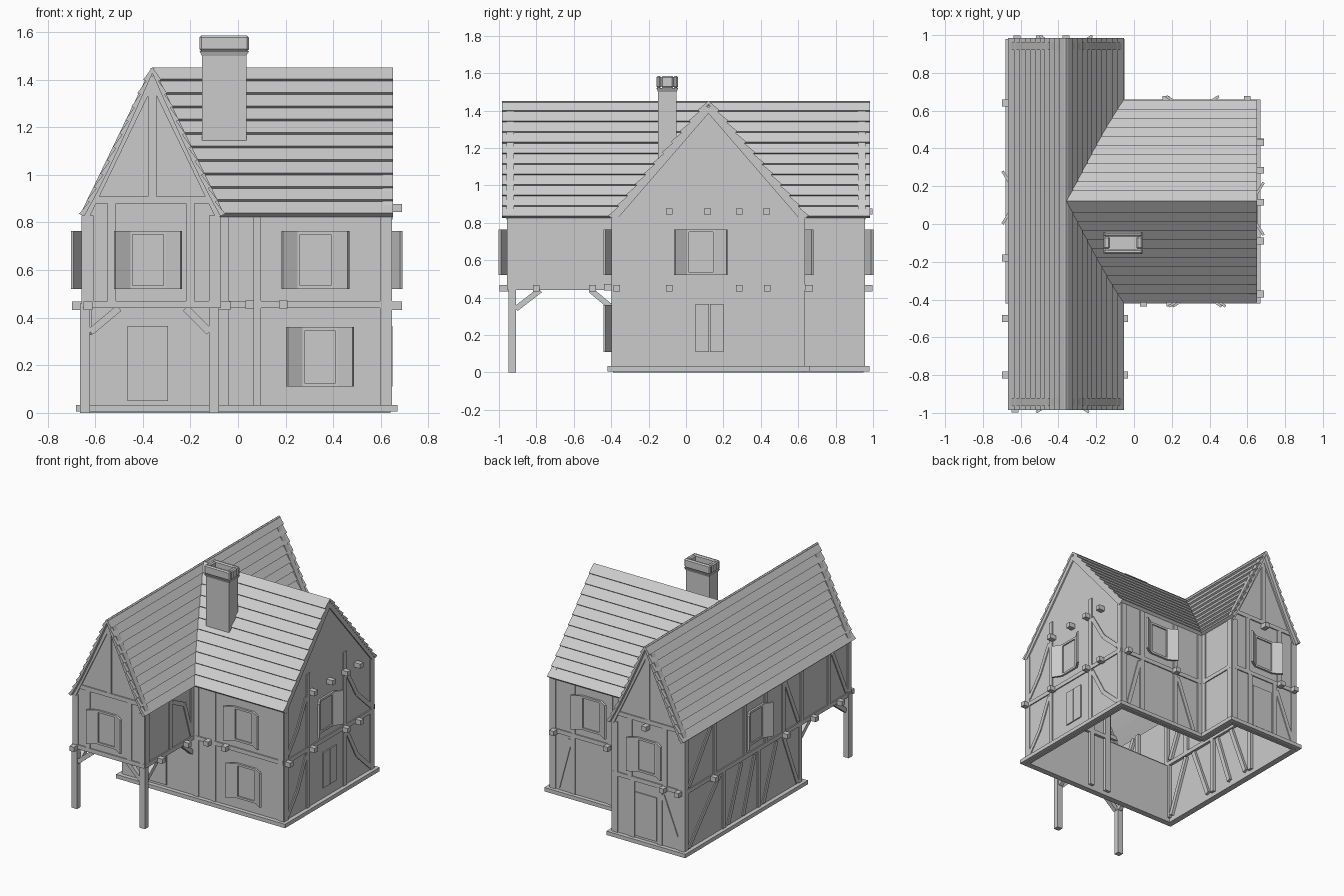
import bpy, bmesh
from mathutils import Vector

cube = bpy.data.objects.get("Cube")
if cube:
    bpy.data.objects.remove(cube)

GREY = bpy.data.materials.new("plain grey")
GREY.use_nodes = True
GREY.diffuse_color = (0.6, 0.6, 0.6, 1)
GREY.node_tree.nodes["Principled BSDF"].inputs["Base Color"].default_value = (0.6, 0.6, 0.6, 1)


def build(name, solids):
    """One object from (loop, loop) pairs, each pair bridged into a closed solid."""
    bm = bmesh.new()
    for lo, hi in solids:
        a = [bm.verts.new(p) for p in lo]
        b = [bm.verts.new(p) for p in hi]
        bm.faces.new(a)
        bm.faces.new(b[::-1])
        for i in range(len(a)):
            j = (i + 1) % len(a)
            bm.faces.new((a[i], b[i], b[j], a[j]))
    bmesh.ops.recalc_face_normals(bm, faces=bm.faces)
    mesh = bpy.data.meshes.new(name)
    bm.to_mesh(mesh)
    bm.free()
    mesh.materials.append(GREY)
    ob = bpy.data.objects.new(name, mesh)
    bpy.context.scene.collection.objects.link(ob)
    return ob


# Walls: axis of the outward normal, position, outward sign
FRONT, BACK = ("y", -0.95, -1), ("y", 0.95, 1)
LEFT, RIGHT = ("x", -0.65, -1), ("x", -0.08, 1)
X_FRONT, X_BACK, X_END = ("y", -0.39, -1), ("y", 0.63, 1), ("x", 0.64, 1)


def at(wall, u, z, d):
    axis, c, s = wall
    return (u, c + s * d, z) if axis == "y" else (c + s * d, u, z)


def slab(wall, pts, d0, d1):
    return [at(wall, u, z, d0) for u, z in pts], [at(wall, u, z, d1) for u, z in pts]


def rect(wall, u0, u1, z0, z1, d0, d1):
    return slab(wall, [(u0, z0), (u1, z0), (u1, z1), (u0, z1)], d0, d1)


def timber(wall, p, q, w=0.035, d0=-0.04, d1=0.007):
    p, q = Vector(p), Vector(q)
    n = (q - p).normalized().orthogonal() * w / 2
    return slab(wall, [p - n, q - n, q + n, p + n], d0, d1)


def box(x0, x1, y0, y1, z0, z1):
    return [[(x, y, z) for x, y in ((x0, y0), (x1, y0), (x1, y1), (x0, y1))] for z in (z0, z1)]


# Wall panels
EAVE, FLOOR, RIDGE_Z, RX, RY = 0.83, 0.44, 1.45, -0.36, 0.12
T = -0.02
panels = {
    "front_gable_wall": (FRONT, [(-0.65, FLOOR), (-0.08, FLOOR), (-0.08, EAVE), (RX, 1.43), (-0.65, EAVE)]),
    "back_gable_wall": (BACK, [(-0.65, 0), (-0.08, 0), (-0.08, EAVE), (RX, 1.43), (-0.65, EAVE)]),
    "left_wall": (LEFT, [(-0.95, FLOOR), (-0.39, FLOOR), (-0.39, 0), (0.95, 0), (0.95, EAVE), (-0.95, EAVE)]),
    "overhang_side_wall": (RIGHT, [(-0.95, FLOOR), (-0.39, FLOOR), (-0.39, EAVE), (-0.95, EAVE)]),
    "rear_side_wall": (RIGHT, [(0.63, 0), (0.95, 0), (0.95, EAVE), (0.63, EAVE)]),
    "wing_front_wall": (X_FRONT, [(-0.65, 0), (0.64, 0), (0.64, EAVE), (-0.08, EAVE), (-0.08, FLOOR), (-0.65, FLOOR)]),
    "wing_back_wall": (X_BACK, [(-0.08, 0), (0.64, 0), (0.64, EAVE), (-0.08, EAVE)]),
    "wing_gable_wall": (X_END, [(-0.39, 0), (0.63, 0), (0.63, EAVE), (RY, 1.43), (-0.39, EAVE)]),
}
for name, (wall, pts) in panels.items():
    build(name, [slab(wall, pts, T, 0)])
build("overhang_floor", [box(-0.65, -0.08, -0.95, -0.39, FLOOR, FLOOR + 0.02)])

# Plinth boards around the open base
build("plinth", [rect(w, a, b, 0.005, 0.033, T, 0.03) for w, a, b in (
    (X_FRONT, -0.68, 0.67), (X_END, -0.42, 0.66), (X_BACK, -0.06, 0.67),
    (RIGHT, 0.63, 0.97), (BACK, -0.68, -0.05), (LEFT, -0.42, 0.97))])


# Roof: overlapping courses, each a wedge with its lower edge raised
ROWS = 11


def courses(name, point, ends, out):
    solids = []
    lift = Vector(out).normalized() * 0.014
    for i in range(ROWS):
        t0, t1 = i / ROWS, (i + 1) / ROWS
        (a0, b0), (a1, b1) = ends(t0), ends(t1)
        quad = [Vector(point(t, s)) for t, s in ((t0, a0), (t0, b0), (t1, b1), (t1, a1))]
        under = [p - lift * 0.7 for p in quad]
        over = [quad[0] + lift * 0.1, quad[1] + lift * 0.1, quad[2] + lift, quad[3] + lift]
        solids.append((under, over))
    build(name, solids)


def z_at(t):
    return RIDGE_Z - 0.62 * t


def main_slope(side):
    return lambda t, s: (RX + side * (0.275 * t + 0.02 * t ** 4), s, z_at(t))


def wing_slope(side):
    return lambda t, s: (s, RY + side * 0.525 * t, z_at(t))


courses("main_roof_left", main_slope(-1), lambda t: (-0.985, 0.985), (-0.62, 0, 0.3))
courses("main_roof_front", main_slope(1), lambda t: (-0.985, RY - 0.525 * t), (0.62, 0, 0.3))
courses("main_roof_back", main_slope(1), lambda t: (RY + 0.525 * t, 0.985), (0.62, 0, 0.3))
for side, label in ((-1, "front"), (1, "back")):
    courses("wing_roof_" + label, wing_slope(side), lambda t: (RX + 0.285 * t, 0.652), (0, side * 0.62, 0.53))

# Rafters under the gable edges
rafters = []
for wall, mid, half in ((FRONT, RX, 0.285), (BACK, RX, 0.285), (X_END, RY, 0.51)):
    for s in (-1, 1):
        rafters.append(timber(wall, (mid, 1.415), (mid + s * half, 0.825), 0.04, -0.03, 0.01))
build("gable_rafters", rafters)

# Chimney shaft, flared cap and open rim
cx, cy = -0.058, -0.1


def ring(hx, hy, z):
    return [(cx + i * hx, cy + j * hy, z) for i, j in ((-1, -1), (1, -1), (1, 1), (-1, 1))]


build("chimney_shaft", [(ring(0.093, 0.05, 1.08), ring(0.093, 0.05, 1.52)),
                        (ring(0.093, 0.05, 1.50), ring(0.104, 0.058, 1.52))])
rim = []
for s in (-1, 1):
    rim.append(box(cx - 0.104, cx + 0.104, cy + s * 0.058, cy + s * 0.033, 1.52, 1.585))
    rim.append(box(cx + s * 0.104, cx + s * 0.07, cy - 0.033, cy + 0.033, 1.52, 1.585))
cap = build("chimney_cap", rim)
bevel = cap.modifiers.new("soft_edge", "BEVEL")
bevel.width = 0.008
bevel.segments = 1


# Windows with frame and swung shutters
def window(name, wall, u, z0, z1, half=0.078):
    build(name + "_pane", [rect(wall, u - half, u + half, z0 + 0.005, z1 - 0.005, 0, 0.005)])
    frame = [rect(wall, u - half, u + half, z, z + 0.015, 0, 0.014) for z in (z0, z1 - 0.015)]
    shutters = []
    for s in (-1, 1):
        e = u + s * half
        frame.append(rect(wall, e - s * 0.013, e, z0, z1, 0, 0.014))
        plan = [(e, 0.0), (e + s * 0.065, 0.04), (e + s * 0.058, 0.052), (e - s * 0.007, 0.012)]
        shutters.append([[at(wall, a, z, d) for a, d in plan] for z in (z0, z1)])
    build(name + "_frame", frame)
    build(name + "_shutters", shutters)


window("front_window", FRONT, -0.378, 0.52, 0.765)
window("wing_upper_window", X_FRONT, 0.325, 0.52, 0.765)
window("wing_lower_window", X_FRONT, 0.345, 0.11, 0.36)
window("wing_end_window", X_END, 0.08, 0.52, 0.765)
window("wing_back_window", X_BACK, 0.31, 0.52, 0.765)
window("back_window", BACK, -0.36, 0.52, 0.765)
window("left_window", LEFT, 0.14, 0.52, 0.765)

# Doors and the closed double hatch
for name, wall, u in (("front_door", X_FRONT, -0.38), ("back_door", BACK, -0.35)):
    build(name, [rect(wall, u - 0.085, u + 0.085, 0.05, 0.365, 0, 0.008)])
build("closed_hatch", [rect(X_END, a, a + 0.073, 0.11, 0.365, 0, 0.009) for a in (0.05, 0.127)])

# Protruding joist ends
joists = []
for wall, z, us in (
        (X_END, 0.86, (-0.09, 0.115, 0.285, 0.43)), (X_END, 0.45, (-0.37, -0.09, 0.285, 0.435)),
        (X_FRONT, 0.455, (0.05, 0.19)), (X_BACK, 0.45, (0.17, 0.6)), (RIGHT, 0.45, (-0.8, -0.5)),
        (LEFT, 0.45, (-0.8, -0.5, -0.18, 0.64)), (FRONT, 0.45, (-0.63,)), (BACK, 0.45, (-0.5, -0.62)),
        (BACK, 0.86, (-0.36,))):
    for u in us:
        joists.append(rect(wall, u - 0.018, u + 0.018, z - 0.017, z + 0.017, -0.02, 0.048))
build("joist_ends", joists)

# Posts and braces carrying the overhang
posts = [box(x - 0.021, x + 0.021, -0.95, -0.91, 0, 0.46) for x in (-0.642, -0.1)]
for u, v in ((-0.62, -0.5), (-0.12, -0.22)):
    posts.append(timber(FRONT, (u, 0.34), (v, 0.44), 0.03, -0.035, -0.005))
for wall in (LEFT, RIGHT):
    for u, v in ((-0.91, -0.78), (-0.39, -0.51)):
        posts.append(timber(wall, (u, 0.34), (v, 0.44), 0.03, -0.035, -0.005))
build("overhang_posts", posts)

# Corner posts and horizontal rails
SPANS = ((FRONT, -0.65, -0.08, FLOOR), (BACK, -0.65, -0.08, 0.03), (LEFT, -0.95, 0.95, 0.03),
         (RIGHT, -0.95, -0.39, FLOOR), (RIGHT, 0.63, 0.95, 0.03), (X_FRONT, -0.08, 0.64, 0.03),
         (X_BACK, -0.08, 0.64, 0.03), (X_END, -0.39, 0.63, 0.03))
frame = []
for wall, a, b, low in SPANS:
    frame.append(rect(wall, a, b, FLOOR, FLOOR + 0.03, -0.04, 0.008))
    for u, z in ((a + 0.02, FLOOR if wall == LEFT else low), (b - 0.02, low)):
        frame.append(timber(wall, (u, z), (u, EAVE), 0.045))
for wall, a, b in ((FRONT, -0.62, -0.1), (BACK, -0.62, -0.1)):
    frame.append(rect(wall, a, b, 0.88, 0.91, -0.04, 0.008))
build("corner_posts_and_rails", frame)

# Studs: wall, low, high, positions
studs = []
for wall, z0, z1, us in (
        (FRONT, 0.47, 0.88, (-0.53, -0.2)), (FRONT, 0.91, 1.38, (RX,)), (BACK, 0.91, 1.38, (RX,)),
        (BACK, 0.47, 0.88, (-0.5, -0.22)), (BACK, 0.03, 0.44, (-0.46, -0.24)),
        (LEFT, 0.47, EAVE, (-0.7, -0.39, -0.18, 0.02, 0.26, 0.6)), (LEFT, 0.03, 0.44, (-0.37, 0.1, 0.5)),
        (RIGHT, 0.47, EAVE, (-0.66,)), (X_FRONT, 0.03, EAVE, (0.08,)), (X_BACK, 0.03, EAVE, (0.16, 0.46)),
        (X_END, 0.03, 1.0, (-0.12, 0.3))):
    studs += [timber(wall, (u, z0), (u, z1)) for u in us]
build("wall_studs", studs)

# Diagonal and bent braces as short chains
chains = (
    (LEFT, (0.9, 0.04), (0.55, 0.43)), (LEFT, (0.45, 0.04), (0.3, 0.43)), (LEFT, (0.15, 0.43), (0.28, 0.04)),
    (LEFT, (0.05, 0.04), (-0.1, 0.43)), (LEFT, (-0.34, 0.04), (-0.18, 0.43)),
    (LEFT, (0.9, 0.48), (0.65, 0.82)), (LEFT, (-0.9, 0.48), (-0.74, 0.82)), (LEFT, (-0.35, 0.48), (-0.2, 0.82)),
    (RIGHT, (-0.64, 0.8), (-0.5, 0.73), (-0.42, 0.48)), (BACK, (-0.62, 0.05), (-0.48, 0.4)),
    (X_BACK, (0.58, 0.05), (0.48, 0.42)), (X_BACK, (0.0, 0.05), (0.14, 0.42)),
    (X_END, (-0.35, 0.06), (-0.24, 0.2), (-0.14, 0.42)), (X_END, (0.59, 0.06), (0.44, 0.2), (0.32, 0.42)),
    (X_END, (-0.35, 0.5), (-0.24, 0.64), (-0.14, 0.84)), (X_END, (0.59, 0.5), (0.44, 0.64), (0.32, 0.84)))
build("wall_braces", [timber(w, p, q, 0.03) for w, *pts in chains for p, q in zip(pts, pts[1:])])
